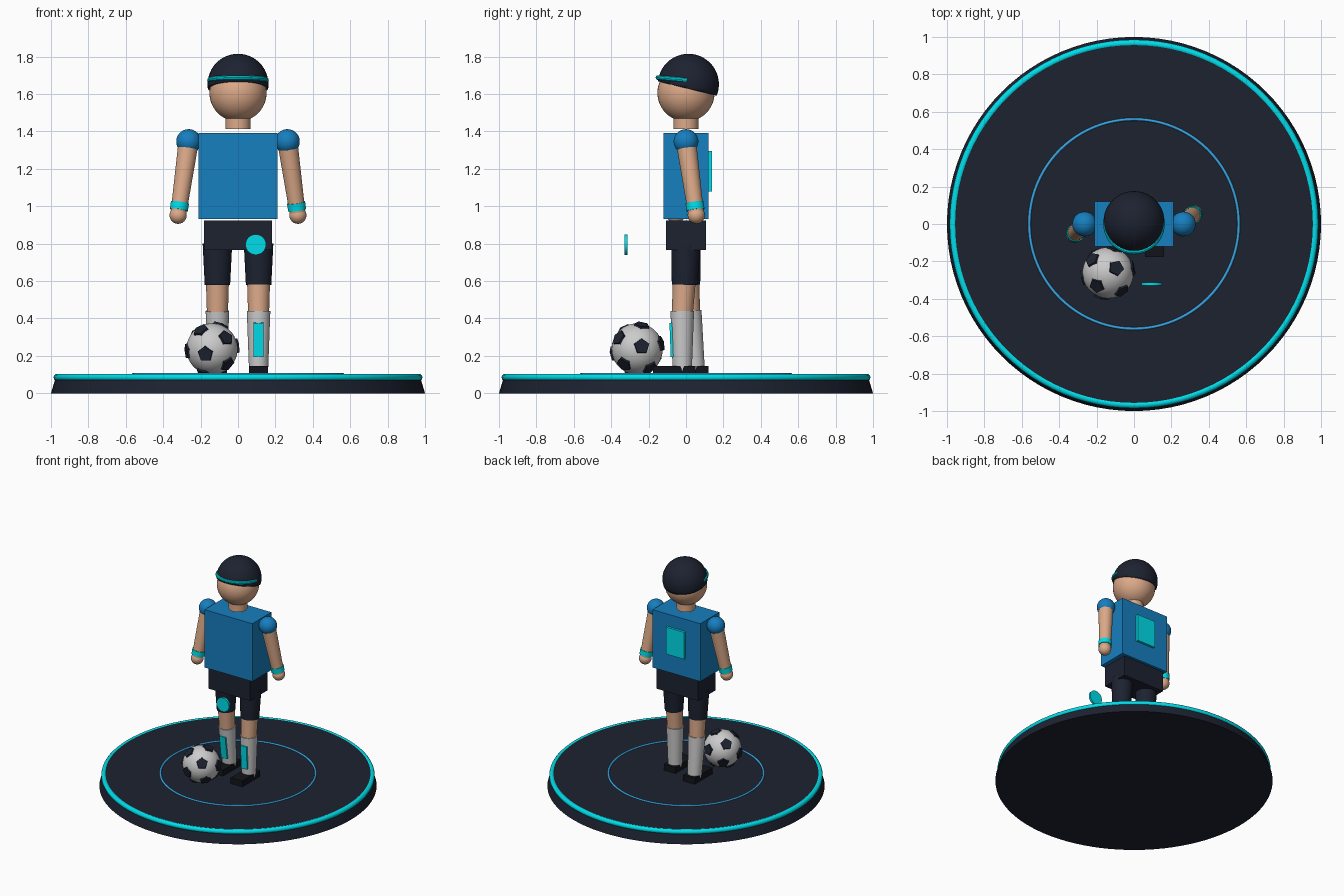
import bpy, bmesh, math
from mathutils import Vector, Matrix

if "Cube" in bpy.data.objects:
    bpy.data.objects.remove(bpy.data.objects["Cube"])

V = Vector


def material(name, rgb):
    m = bpy.data.materials.new(name)
    m.diffuse_color = (*rgb, 1)
    m.use_nodes = True
    m.node_tree.nodes["Principled BSDF"].inputs["Base Color"].default_value = m.diffuse_color
    return m


NAVY = material("navy", (0.012, 0.016, 0.03))
BLACK = material("black", (0.006, 0.007, 0.01))
BLUE = material("blue", (0.008, 0.21, 0.52))
RING = material("ring_blue", (0.04, 0.38, 0.78))
CYAN = material("cyan", (0.0, 0.72, 0.82))
SKIN = material("skin", (0.72, 0.40, 0.25))
WHITE = material("white", (0.82, 0.82, 0.82))


def finish(name, mat, smooth=True):
    o = bpy.context.object
    o.name = name
    o.data.materials.append(mat)
    if smooth:
        bpy.ops.object.shade_smooth_by_angle(angle=math.radians(35))
    return o


def box(name, mat, center, size, tilt=0):
    bpy.ops.mesh.primitive_cube_add(size=1, location=center, rotation=(tilt, 0, 0))
    bpy.context.object.scale = size
    return finish(name, mat, False)


def ball(name, mat, center, r):
    bpy.ops.mesh.primitive_uv_sphere_add(segments=40, ring_count=24, radius=r, location=center)
    return finish(name, mat)


def limb(name, mat, a, b, ra, rb, sides=32):
    """Tapered cylinder from point a to point b."""
    a, b = V(a), V(b)
    bpy.ops.mesh.primitive_cone_add(vertices=sides, radius1=ra, radius2=rb,
                                    depth=(b - a).length, location=(a + b) / 2)
    o = bpy.context.object
    o.rotation_euler = (b - a).to_track_quat('Z', 'Y').to_euler()
    return finish(name, mat, sides > 8)


def torus(name, mat, z, R, r):
    bpy.ops.mesh.primitive_torus_add(major_radius=R, minor_radius=r, major_segments=96,
                                     minor_segments=12, location=(0, 0, z))
    return finish(name, mat)


# Display base with glowing rim and floor circle
limb("base", NAVY, (0, 0, 0), (0, 0, 0.1), 1.0, 0.97, 96)
torus("base_rim", CYAN, 0.085, 0.967, 0.019)
torus("floor_circle", RING, 0.101, 0.56, 0.008)

# Torso, back panel, hips, neck, head
box("shirt", BLUE, (0, 0, 1.161), (0.42, 0.24, 0.46))
box("back_panel", CYAN, (0, 0.128, 1.187), (0.16, 0.02, 0.215))
box("shorts_hips", NAVY, (0, 0, 0.845), (0.364, 0.216, 0.16))
limb("neck", SKIN, (0, 0, 1.412), (0, 0, 1.51), 0.067, 0.067)
ball("head", SKIN, (0, 0, 1.606), 0.153)

# Cap: sphere trimmed by a tilted plane
cap = ball("cap", NAVY, (0, 0.013, 1.652), 0.163)
bm = bmesh.new()
bm.from_mesh(cap.data)
cut = bmesh.ops.bisect_plane(bm, geom=bm.verts[:] + bm.edges[:] + bm.faces[:],
                             plane_co=(0, 0, -0.024), plane_no=(0, 0.235, 0.972),
                             clear_inner=True)
bmesh.ops.contextual_create(bm, geom=[e for e in cut["geom_cut"] if isinstance(e, bmesh.types.BMEdge)])
bm.to_mesh(cap.data)
bm.free()

# Cap brim: half ring round the forehead
curve = bpy.data.curves.new("cap_brim", 'CURVE')
curve.dimensions = '3D'
curve.bevel_depth, curve.bevel_resolution, curve.use_fill_caps = 0.013, 3, True
sp = curve.splines.new('POLY')
N = 32
sp.points.add(N)
for i, p in enumerate(sp.points):
    t = math.pi * (1 + i / N)
    p.co = (0.152 * math.cos(t), 0.155 * math.sin(t), 0, 1)
brim = bpy.data.objects.new("cap_brim", curve)
bpy.context.collection.objects.link(brim)
brim.location = (0, 0.005, 1.674)
brim.rotation_euler = (math.radians(-5), 0, 0)
bpy.ops.object.select_all(action='DESELECT')
brim.select_set(True)
bpy.context.view_layer.objects.active = brim
bpy.ops.object.convert(target='MESH')
finish("cap_brim", CYAN)

# Arms: one swings back, the other forward
for side, s in (("right", 1), ("left", -1)):
    sh, hand = V((s * 0.264, 0, 1.346)), V((s * 0.32, s * 0.055, 0.952))
    ball(side + "_sleeve", BLUE, sh, 0.066)
    limb(side + "_arm", SKIN, sh, hand, 0.054, 0.042)
    ball(side + "_hand", SKIN, hand, 0.046)
    limb(side + "_wristband", CYAN, sh.lerp(hand, 0.83), sh.lerp(hand, 0.93), 0.049, 0.048)

# Legs: y offsets at knee, sock top and ankle
for side, s, knee, calf, ankle in (("right", 1, -0.008, -0.02, -0.02),
                                   ("left", -1, 0.008, 0.02, 0.05)):
    x = s * 0.11
    limb(side + "_shorts_leg", NAVY, (x, knee, 0.58), (x, 0, 0.8), 0.068, 0.079)
    limb(side + "_leg", SKIN, (x, calf, 0.42), (x, knee, 0.62), 0.056, 0.062)
    limb(side + "_sock", WHITE, (x, ankle, 0.12), (x, calf, 0.44), 0.051, 0.063)
    box(side + "_shoe", BLACK, (x, ankle - 0.043, 0.123), (0.102, 0.225, 0.048))
    mid = (calf + ankle) / 2
    lean = math.atan2(ankle - calf + 0.012, 0.32)
    box(side + "_shin_guard", CYAN, (x, mid - 0.058, 0.286), (0.052, 0.014, 0.182), lean)

# Floating disc in front
limb("front_disc", CYAN, (0.095, -0.312, 0.795), (0.095, -0.329, 0.795), 0.055, 0.055)

# Football with raised pentagon patches on icosahedron directions
C = V((-0.139, -0.261, 0.237))
ball("football", WHITE, C, 0.137)
pole = V((-0.26, -0.94, -0.2)).normalized()
near = V((0.6, -0.62, 0.48))
e1 = (near - pole * near.dot(pole)).normalized()
e2 = pole.cross(e1)
c, sn = 1 / math.sqrt(5), 2 / math.sqrt(5)
dirs = [pole]
for k in range(5):
    a = math.radians(72 * k)
    dirs.append(pole * c + (e1 * math.cos(a) + e2 * math.sin(a)) * sn)
for i, d in enumerate(dirs + [-d for d in dirs]):
    patch = limb(f"football_patch_{i + 1}", NAVY, C + d * 0.125, C + d * 0.142, 0.044, 0.042, 5)
